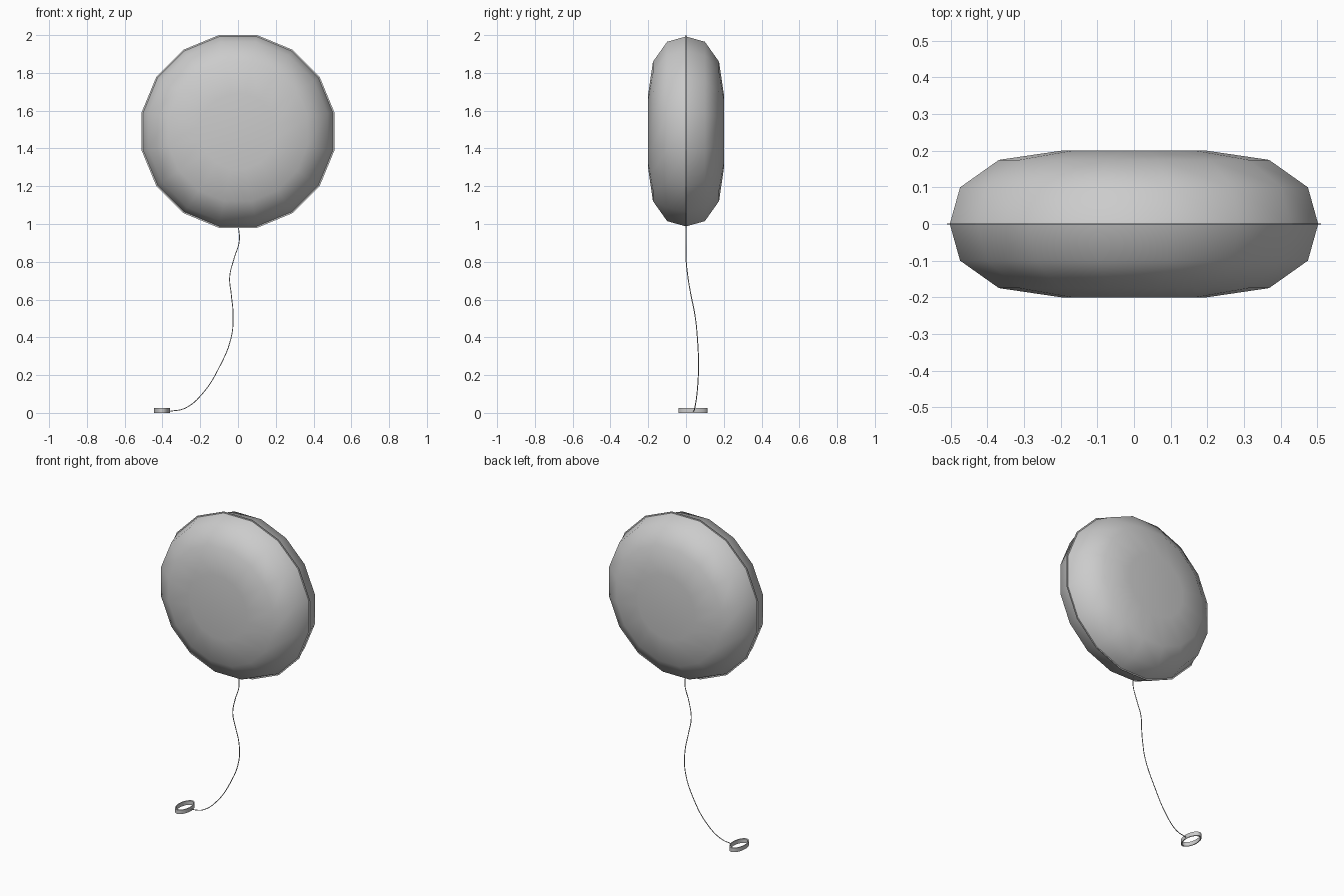
import bpy, bmesh, math
from mathutils import Vector

if "Cube" in bpy.data.objects:
    bpy.data.objects.remove(bpy.data.objects["Cube"])

foil = bpy.data.materials.new("foil_grey")
foil.use_nodes = True
grey = (0.6, 0.6, 0.6, 1)
foil.diffuse_color = grey
foil.node_tree.nodes["Principled BSDF"].inputs["Base Color"].default_value = grey


def lathe(name, profile, sides, closed=False, location=(0, 0, 0), rotation=(0, 0, 0),
          scale=(1, 1, 1), angle=40):
    """Revolve (radius, height) points about z; open profiles end in a pole or a free edge."""
    bm = bmesh.new()
    rings = []
    for r, h in profile:
        if r == 0:
            rings.append([bm.verts.new((0, 0, h))] * sides)
            continue
        turn = [math.tau * (i + 0.5) / sides for i in range(sides)]
        rings.append([bm.verts.new((r * math.cos(a), r * math.sin(a), h)) for a in turn])
    pairs = list(zip(rings, rings[1:]))
    if closed:
        pairs.append((rings[-1], rings[0]))
    for low, high in pairs:
        for i in range(sides):
            j = (i + 1) % sides
            corners = dict.fromkeys((low[i], low[j], high[j], high[i]))
            bm.faces.new(list(corners))
    bmesh.ops.recalc_face_normals(bm, faces=bm.faces)
    mesh = bpy.data.meshes.new(name)
    bm.to_mesh(mesh)
    bm.free()
    mesh.materials.append(foil)
    obj = bpy.data.objects.new(name, mesh)
    bpy.context.collection.objects.link(obj)
    obj.location, obj.rotation_euler, obj.scale = location, rotation, scale
    bpy.ops.object.select_all(action='DESELECT')
    obj.select_set(True)
    bpy.context.view_layer.objects.active = obj
    bpy.ops.object.shade_smooth_by_angle(angle=math.radians(angle))
    return obj


# Balloon: two puffed halves meeting in a thin flat seam
half = [(0.203, 0.2), (0.376, 0.175), (0.484, 0.1), (0.512, 0.002), (0.52, 0.002)]
body = [(0, 0.2)] + half + [(r, -h) for r, h in reversed(half)] + [(0, -0.2)]
balloon = lathe("balloon", body, 16, location=(0, 0, 1.49),
                rotation=(math.pi / 2, 0, 0), angle=60)
# Keep the crease along the seam
for edge in balloon.data.edges:
    if all(abs(balloon.data.vertices[v].co.z) < 0.01 for v in edge.vertices):
        edge.use_edge_sharp = True

# Ribbon: thin wavy tube from the balloon down to the ring
path = [(0, 0, 1.0), (0.007, 0, 0.91), (-0.02, 0, 0.82), (-0.044, 0.01, 0.72),
        (-0.036, 0.025, 0.63), (-0.026, 0.047, 0.52), (-0.036, 0.06, 0.4),
        (-0.1, 0.066, 0.24), (-0.19, 0.058, 0.1), (-0.28, 0.046, 0.025),
        (-0.364, 0.04, 0.008)]
curve = bpy.data.curves.new("ribbon", 'CURVE')
curve.dimensions = '3D'
curve.bevel_depth = 0.0025
curve.bevel_resolution = 1
curve.resolution_u = 6
spline = curve.splines.new('BEZIER')
spline.bezier_points.add(len(path) - 1)
for point, co in zip(spline.bezier_points, path):
    point.co = Vector(co)
    point.handle_left_type = point.handle_right_type = 'AUTO'
curve.materials.append(foil)
bpy.context.collection.objects.link(bpy.data.objects.new("ribbon", curve))

# Oval ring handle lying on the ground
lathe("ring_handle", [(1, 0), (1, 0.026), (0.88, 0.026), (0.88, 0)], 32, closed=True,
      location=(-0.402, 0.037, 0), scale=(0.043, 0.078, 1), angle=40)
